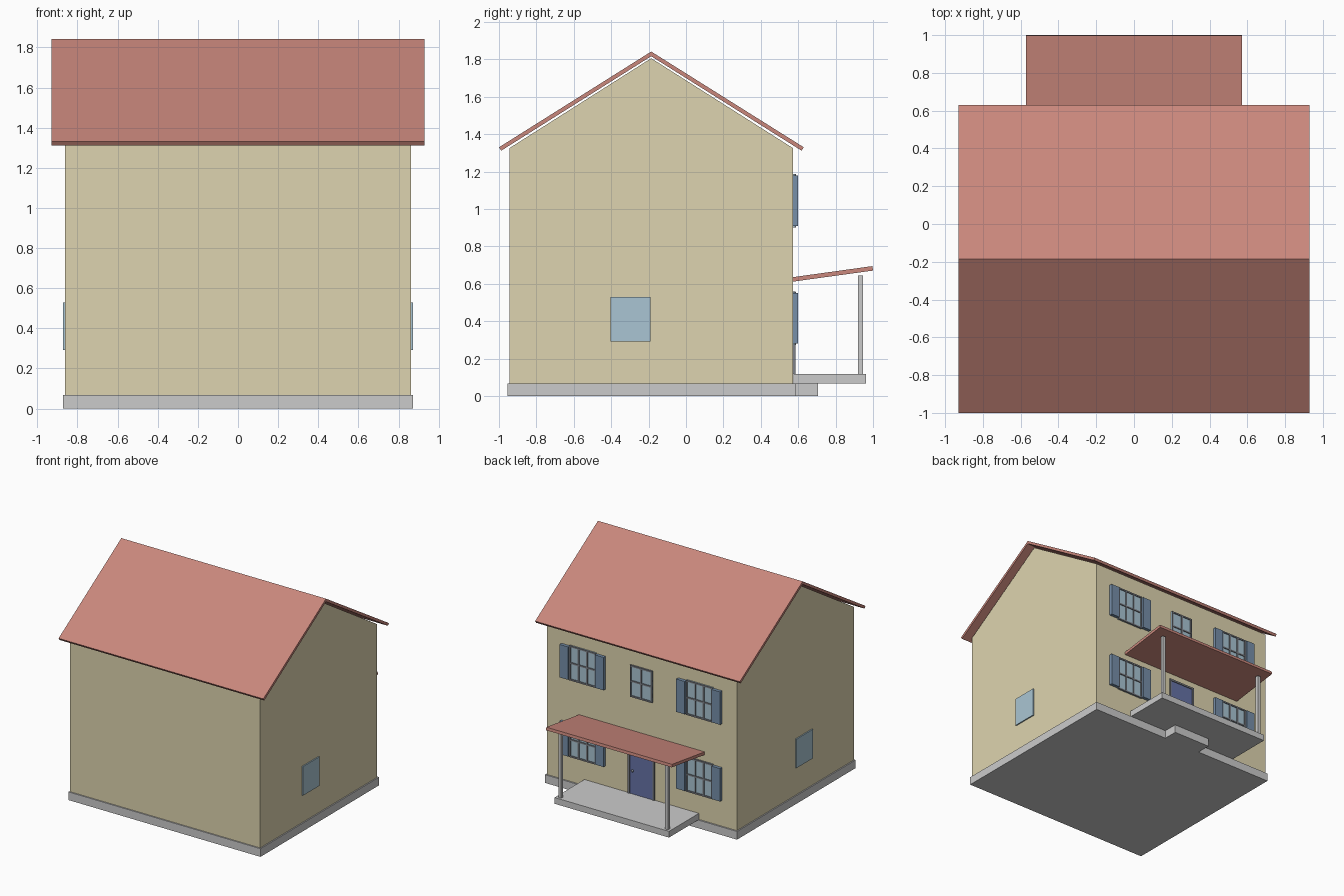
import bpy, bmesh

if "Cube" in bpy.data.objects:
    bpy.data.objects.remove(bpy.data.objects["Cube"])


def material(name, r, g, b):
    m = bpy.data.materials.new(name)
    m.diffuse_color = [(c / 255) ** 2.2 for c in (r, g, b)] + [1]
    m.use_nodes = True
    m.node_tree.nodes["Principled BSDF"].inputs["Base Color"].default_value = m.diffuse_color
    return m


WALL = material("cream", 221, 211, 174)
ROOF = material("terracotta", 200, 134, 123)
GLASS = material("glass", 168, 196, 210)
SHUTTER = material("shutter_blue", 118, 142, 168)
DOOR = material("door_blue", 102, 114, 165)
TRIM = material("trim", 125, 128, 135)


def finish(name, bm, mat):
    bmesh.ops.recalc_face_normals(bm, faces=bm.faces)
    me = bpy.data.meshes.new(name)
    bm.to_mesh(me)
    bm.free()
    ob = bpy.data.objects.new(name, me)
    bpy.context.collection.objects.link(ob)
    if mat:
        me.materials.append(mat)
    return ob


def boxes(name, spans, mat=None):
    """One object from boxes given as (x0, x1, y0, y1, z0, z1)."""
    bm = bmesh.new()
    for x0, x1, y0, y1, z0, z1 in spans:
        vs = bmesh.ops.create_cube(bm, size=1)["verts"]
        bmesh.ops.scale(bm, vec=(x1 - x0, y1 - y0, z1 - z0), verts=vs)
        bmesh.ops.translate(bm, vec=((x0 + x1) / 2, (y0 + y1) / 2, (z0 + z1) / 2), verts=vs)
    return finish(name, bm, mat)


def extrude_x(name, profile, half, mat):
    """Closed (y, z) profile extruded from -half to half along x."""
    bm = bmesh.new()
    face = bm.faces.new([bm.verts.new((-half, y, z)) for y, z in profile])
    new = bmesh.ops.extrude_face_region(bm, geom=[face])["geom"]
    bmesh.ops.translate(bm, vec=(2 * half, 0, 0),
                        verts=[v for v in new if isinstance(v, bmesh.types.BMVert)])
    return finish(name, bm, mat)


BACK = 0.573   # y of the wall carrying the door
RIDGE = -0.186

# House body with gables, and the roof sheet above it
extrude_x("walls", [(-0.945, 0.065), (BACK, 0.065), (BACK, 1.325),
                    (RIDGE, 1.806), (-0.945, 1.325)], 0.863, WALL)
extrude_x("main_roof", [(-1.0, 1.33), (RIDGE, 1.842), (0.63, 1.33), (0.618, 1.312),
                        (RIDGE, 1.817), (-0.988, 1.312)], 0.93, ROOF)

# Foundation, step and porch
boxes("foundation", [(-0.873, 0.873, -0.955, 0.585, 0, 0.067)])
boxes("porch_step", [(-0.17, 0.17, 0.585, 0.705, 0, 0.067)])
boxes("porch_floor", [(-0.52, 0.52, 0.575, 0.963, 0.067, 0.118)])
boxes("porch_posts", [(s * 0.485 - 0.013, s * 0.485 + 0.013, 0.92, 0.946, 0.118, 0.645)
                      for s in (-1, 1)])
extrude_x("porch_roof", [(BACK, 0.612), (1.0, 0.671), (0.997, 0.695), (BACK, 0.636)], 0.571, ROOF)


def window(name, cx, cz, w, h, cols, shutters):
    x0, x1, z0, z1 = cx - w / 2, cx + w / 2, cz - h / 2, cz + h / 2
    t = 0.012
    boxes(name + "_glass", [(x0, x1, BACK - 0.01, BACK + 0.007, z0, z1)], GLASS)
    # Frame rails and glazing bars
    y0, y1 = BACK - 0.005, BACK + 0.014
    bars = [(x0, x1, y0, y1, z - t / 2, z + t / 2) for z in (z0 + t / 2, cz, z1 - t / 2)]
    for i in range(cols + 1):
        x = x0 + t / 2 + (w - t) * i / cols
        bars.append((x - t / 2, x + t / 2, y0, y1, z0, z1))
    boxes(name + "_frame", bars, TRIM)
    if shutters:
        boxes(name + "_shutters", [(a, a + 0.078, BACK - 0.005, BACK + 0.026, cz - 0.135, cz + 0.135)
                                   for a in (x0 - 0.08, x1 + 0.002)], SHUTTER)


# Windows of the porch side
for level, z in (("lower", 0.415), ("upper", 1.045)):
    for side, s in (("left", -1), ("right", 1)):
        window(f"{level}_{side}_window", s * 0.53, z, 0.24, 0.285, 3, True)
window("upper_middle_window", 0, 1.045, 0.2, 0.26, 2, False)

# Plain panes in both gable walls
boxes("side_windows", [(min(s * 0.85, s * 0.873), max(s * 0.85, s * 0.873),
                        -0.403, -0.189, 0.292, 0.53) for s in (-1, 1)], GLASS)

# Door, its frame and knob
boxes("door", [(-0.105, 0.105, BACK - 0.01, BACK + 0.006, 0.118, 0.545)], DOOR)
boxes("door_frame", [(-0.12, -0.105, BACK - 0.01, BACK + 0.012, 0.118, 0.56),
                     (0.105, 0.12, BACK - 0.01, BACK + 0.012, 0.118, 0.56),
                     (-0.105, 0.105, BACK - 0.01, BACK + 0.012, 0.545, 0.56)], TRIM)
bm = bmesh.new()
bmesh.ops.create_uvsphere(bm, u_segments=12, v_segments=8, radius=0.01)
bmesh.ops.translate(bm, vec=(0.078, BACK + 0.012, 0.31), verts=bm.verts)
finish("door_knob", bm, TRIM)
